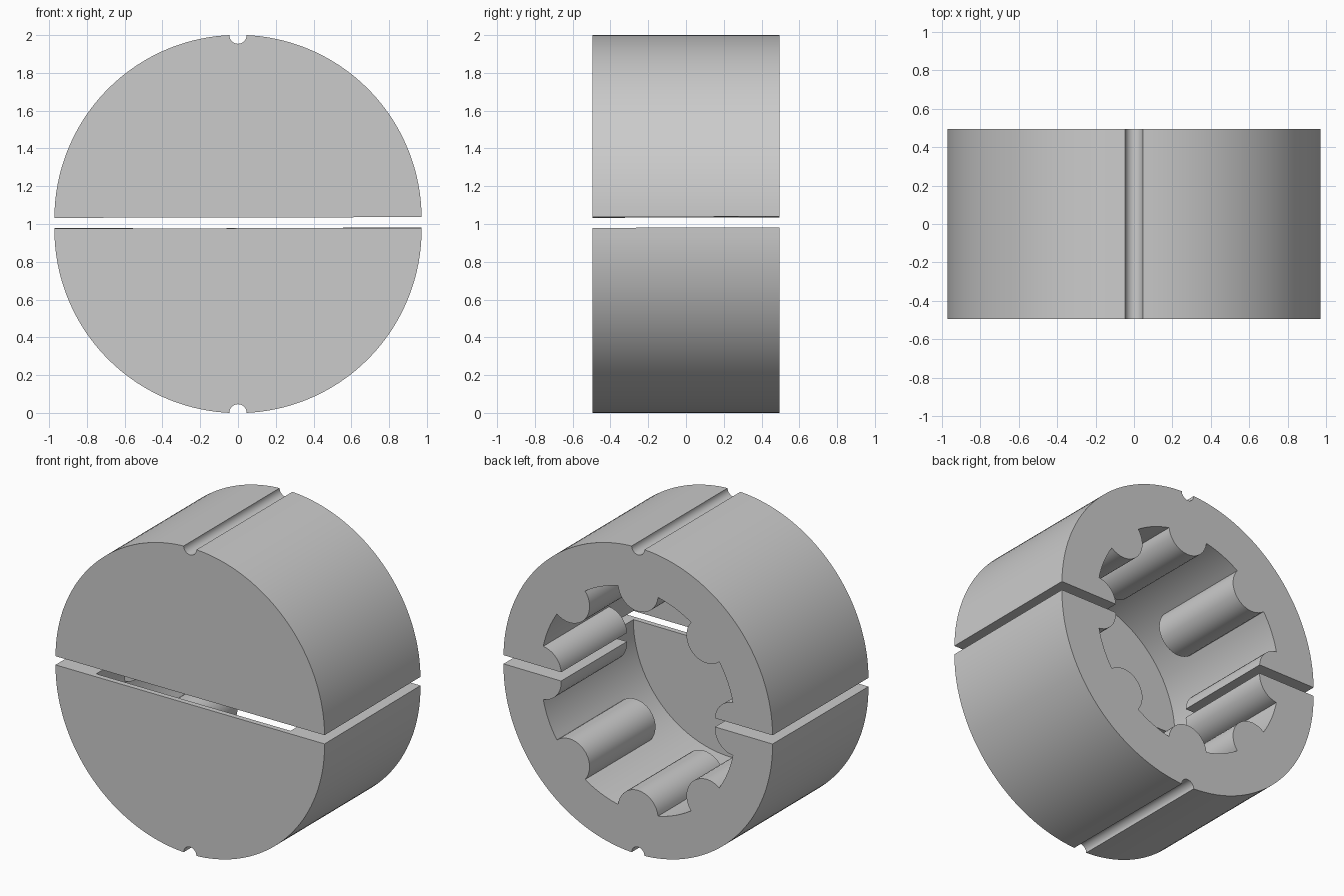
import bpy, bmesh
from math import pi, sin, cos, asin, acos, radians

if "Cube" in bpy.data.objects:
    bpy.data.objects.remove(bpy.data.objects["Cube"])

R, BORE, RIB, NOTCH = 0.972, 0.70, 0.145, 0.046   # radii
FRONT, BACK = -0.495, 0.495
FLOOR, RIB_END = -0.46, -0.185                    # depths inside the bore

grey = bpy.data.materials.new("plain_grey")
grey.use_nodes = True
grey.diffuse_color = (0.6, 0.6, 0.6, 1)
grey.node_tree.nodes["Principled BSDF"].inputs["Base Color"].default_value = (0.6, 0.6, 0.6, 1)


def arc(cx, cz, r, a0, a1, n):
    """Points along an arc, both ends included."""
    return [(cx + r * cos(a0 + (a1 - a0) * i / n), cz + r * sin(a0 + (a1 - a0) * i / n))
            for i in range(n + 1)]


def prism(name, outline, y0, y1, cz, side=1):
    """Extrude an x-z outline along y; side -1 flips it upside down."""
    bm = bmesh.new()
    face = bm.faces.new([bm.verts.new((x, y0, cz + side * z)) for x, z in outline])
    new = bmesh.ops.extrude_face_region(bm, geom=[face])["geom"]
    bmesh.ops.translate(bm, vec=(0, y1 - y0, 0),
                        verts=[v for v in new if isinstance(v, bmesh.types.BMVert)])
    bmesh.ops.recalc_face_normals(bm, faces=bm.faces)
    mesh = bpy.data.meshes.new(name)
    bm.to_mesh(mesh)
    bm.free()
    mesh.materials.append(grey)
    obj = bpy.data.objects.new(name, mesh)
    bpy.context.collection.objects.link(obj)
    return obj


def half_disc():
    """Half circle with a round groove at its pole."""
    lip = asin(NOTCH / R)
    pole = R * cos(lip)
    return (arc(0, 0, R, 0, pi / 2 - lip, 40)
            + arc(0, pole, NOTCH, 0, -pi, 14)[1:-1]
            + arc(0, 0, R, pi / 2 + lip, pi, 40))


def ribbed_bore():
    """Round bore with eight half-round ribs standing into it."""
    pts, spread, gap = [], acos(RIB / (2 * BORE)), 2 * asin(RIB / (2 * BORE))
    for k in range(8):
        a = k * pi / 4
        pts += arc(BORE * cos(a), BORE * sin(a), RIB, a + pi + spread, a + pi - spread, 18)
        pts += arc(0, 0, BORE, a + gap, a + pi / 4 - gap, 8)[1:-1]
    return pts


def cut(obj, cutter):
    mod = obj.modifiers.new("cut", 'BOOLEAN')
    mod.operation, mod.solver, mod.object = 'DIFFERENCE', 'EXACT', cutter
    bpy.ops.object.select_all(action='DESELECT')
    bpy.context.view_layer.objects.active = obj
    obj.select_set(True)
    bpy.ops.object.modifier_apply(modifier=mod.name)
    bpy.data.objects.remove(cutter)


# Two half shells, separated by a narrow slot
for name, side, cz, flat in (("upper_shell", 1, 1.029, 1.036), ("lower_shell", -1, 0.971, 0.979)):
    shell = prism(name, half_disc(), FRONT, BACK, cz, side)
    # slightly tilted slot face
    for v in shell.data.vertices:
        if abs(v.co.z - cz) < 0.001:
            v.co.z = flat + 0.002 * v.co.x + 0.003 * v.co.y
    # plain chamber behind the thin front wall, then the ribbed mouth
    cut(shell, prism("chamber_cutter", arc(0, 0, BORE + 0.002, 0, 2 * pi, 96)[:-1],
                     FLOOR, RIB_END, cz))
    cut(shell, prism("ribbed_cutter", ribbed_bore(), RIB_END - 0.05, BACK + 0.1, cz))
    bpy.ops.object.shade_smooth_by_angle(angle=radians(30))
